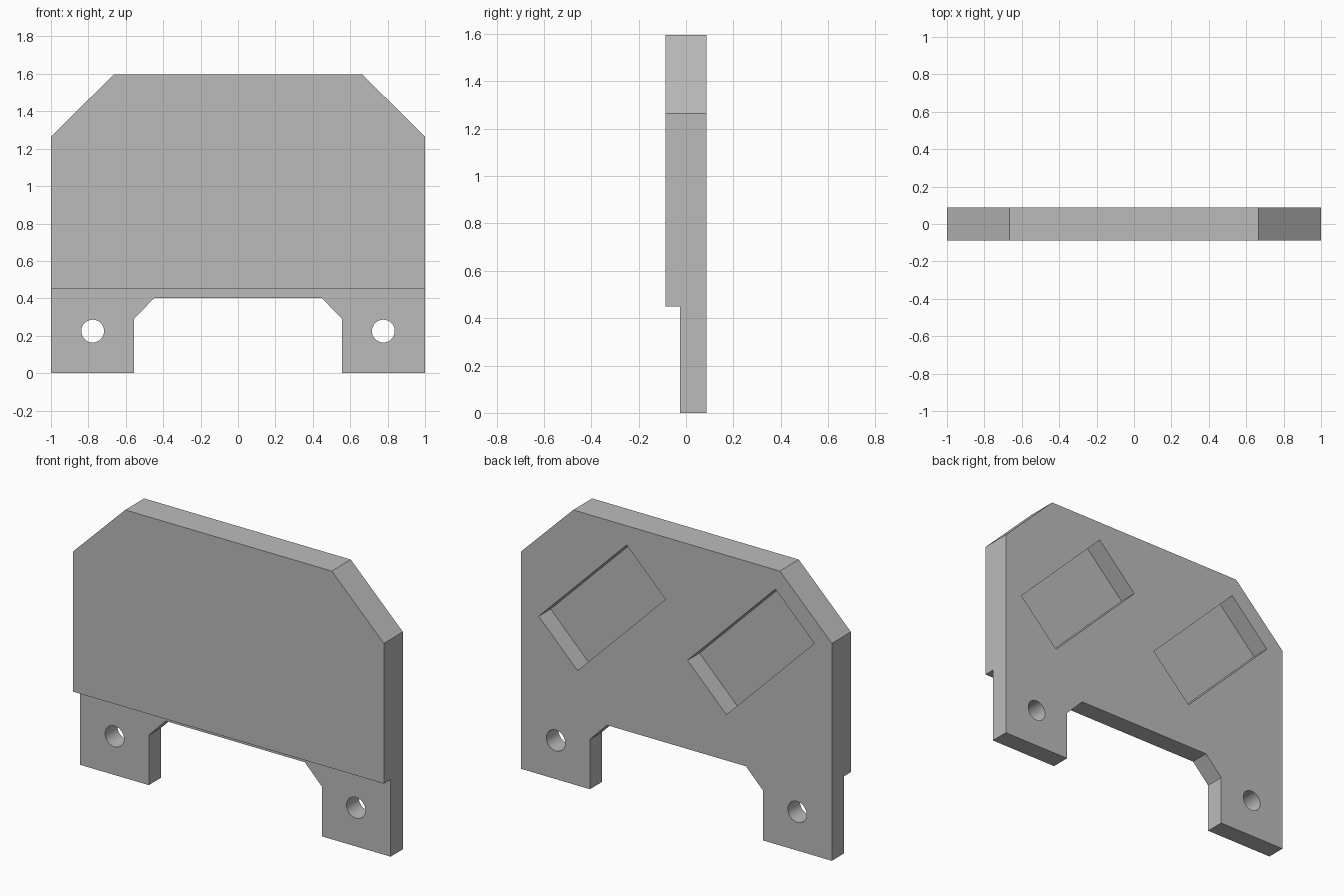
import bpy
import bmesh
from math import cos, sin, radians, tau

FRONT, STEP, BACK = -0.0875, -0.025, 0.0875
POCKET_DEPTH = 0.11

cube = bpy.data.objects.get("Cube")
if cube:
    bpy.data.objects.remove(cube, do_unlink=True)

grey = bpy.data.materials.new("plain grey")
grey.use_nodes = True
colour = (0.5, 0.5, 0.5, 1)
grey.diffuse_color = colour
grey.node_tree.nodes["Principled BSDF"].inputs["Base Color"].default_value = colour


def prism(name, outline, y0, y1):
    """Extrude an x-z outline from y0 to y1."""
    bm = bmesh.new()
    face = bm.faces.new([bm.verts.new((x, y0, z)) for x, z in outline])
    new = bmesh.ops.extrude_face_region(bm, geom=[face])["geom"]
    verts = [v for v in new if isinstance(v, bmesh.types.BMVert)]
    bmesh.ops.translate(bm, verts=verts, vec=(0, y1 - y0, 0))
    bmesh.ops.recalc_face_normals(bm, faces=bm.faces)
    mesh = bpy.data.meshes.new(name)
    bm.to_mesh(mesh)
    bm.free()
    mesh.materials.append(grey)
    obj = bpy.data.objects.new(name, mesh)
    bpy.context.collection.objects.link(obj)
    return obj


def rectangle(cx, cz, width, height, angle=0):
    c, s = cos(radians(angle)), sin(radians(angle))
    corners = [(-1, -1), (1, -1), (1, 1), (-1, 1)]
    local = [(i * width / 2, j * height / 2) for i, j in corners]
    return [(cx + u * c - v * s, cz + u * s + v * c) for u, v in local]


def circle(cx, cz, radius, sides=32):
    return [(cx + radius * cos(tau * i / sides), cz + radius * sin(tau * i / sides))
            for i in range(sides)]


# Plate outline: chamfered top corners and a chamfered notch between two feet
half = [(0.447, 0.402), (0.557, 0.29), (0.557, 0), (1, 0), (1, 1.265), (0.665, 1.596)]
outline = half + [(-x, z) for x, z in reversed(half)]
plate = prism("plate", outline, FRONT, BACK)

# Front step that thins the lower edge
cutters = [prism("step_cutter", rectangle(0, 0.15, 2.4, 0.598), FRONT - 0.1, STEP)]

# Mounting holes and slanted back pockets
for side, label in ((1, "left"), (-1, "right")):
    cutters.append(prism(label + "_hole_cutter", circle(side * 0.777, 0.225, 0.061),
                         FRONT - 0.1, BACK + 0.1))
    cutters.append(prism(label + "_pocket_cutter",
                         rectangle(side * 0.479, 1.076, 0.8, 0.353, 135),
                         BACK - POCKET_DEPTH, BACK + 0.1))

# Cut the plate
bpy.context.view_layer.objects.active = plate
for cutter in cutters:
    cut = plate.modifiers.new(cutter.name, "BOOLEAN")
    cut.operation = "DIFFERENCE"
    cut.solver = "EXACT"
    cut.object = cutter
    cutter.hide_render = True
    bpy.ops.object.modifier_apply(modifier=cut.name)
    bpy.data.objects.remove(cutter, do_unlink=True)

bpy.ops.object.select_all(action="DESELECT")
plate.select_set(True)
bpy.ops.object.shade_smooth_by_angle(angle=radians(30))
